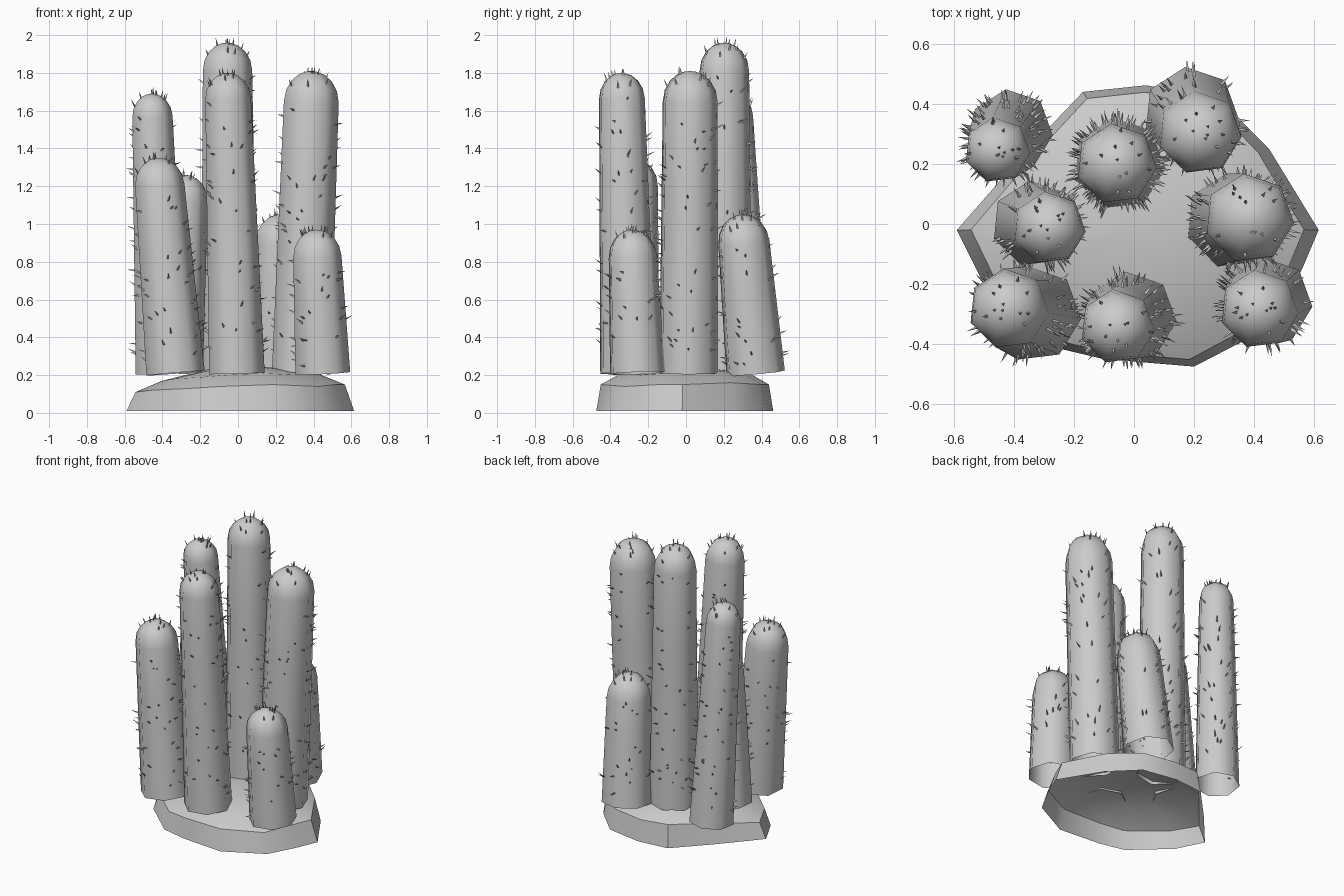
import bpy, math, random
from mathutils import Vector

if "Cube" in bpy.data.objects:
    bpy.data.objects.remove(bpy.data.objects["Cube"])

random.seed(7)
SIDES = 7


def make_object(name, verts, faces, angle=None):
    mesh = bpy.data.meshes.new(name)
    mesh.from_pydata([tuple(v) for v in verts], [], faces)
    obj = bpy.data.objects.new(name, mesh)
    bpy.context.collection.objects.link(obj)
    if angle:
        bpy.ops.object.select_all(action='DESELECT')
        obj.select_set(True)
        bpy.context.view_layer.objects.active = obj
        bpy.ops.object.shade_smooth_by_angle(angle=math.radians(angle))
    return obj


def skin(rings, tip, sides):
    """Join equal rings of points into a shell, open below, closed by a tip."""
    verts = [p for r in rings for p in r] + [tip]
    faces = []
    for k in range(len(rings) - 1):
        for i in range(sides):
            j = (i + 1) % sides
            a, b = k * sides, (k + 1) * sides
            faces.append((a + i, a + j, b + j, b + i))
    last = (len(rings) - 1) * sides
    faces += [(last + i, last + (i + 1) % sides, len(verts) - 1) for i in range(sides)]
    return verts, faces


def add_spine(verts, faces, pos, direction, length):
    """Small three-sided thorn."""
    u = direction.orthogonal().normalized()
    w = direction.cross(u)
    n = len(verts)
    for i in range(3):
        a = 2 * math.pi * i / 3
        verts.append(pos - direction * 0.004 + (u * math.cos(a) + w * math.sin(a)) * 0.007)
    verts.append(pos + direction * length)
    faces += [(n, n + 1, n + 3), (n + 1, n + 2, n + 3), (n + 2, n, n + 3)]


def column(index, base, top, height, r_base, r_top):
    foot = Vector((base[0], base[1], 0.21))
    tip = Vector((top[0], top[1], height))
    axis = (tip - foot).normalized()
    length = (tip - foot).length
    u = (Vector((1, 0, 0)) - axis * axis.x).normalized()
    v = axis.cross(u)
    start = math.radians(97)
    shaft = length - r_top * 1.1

    # straight shaft followed by a rounded crown
    profile = [(shaft * t, r_base + (r_top - r_base) * t) for t in (0, 0.33, 0.67, 1)]
    for deg in (22, 43, 62, 78):
        a = math.radians(deg)
        profile.append((shaft + r_top * 1.1 * math.sin(a), r_top * math.cos(a)))

    def direction(a):
        return u * math.cos(a) + v * math.sin(a)

    rings = [[foot + axis * h + direction(start + 2 * math.pi * i / SIDES) * r
              for i in range(SIDES)] for h, r in profile]
    verts, faces = skin(rings, tip, SIDES)
    make_object(f"cactus_column_{index}", verts, faces, 60)

    # thorns on the shaft and crown
    sv, sf = [], []
    step = 2 * math.pi / SIDES

    def facet_radius(a):
        return math.cos(step / 2) / math.cos(((a - start) % step) - step / 2)

    for _ in range(int(46 * length) + 8):
        a = random.uniform(0, 2 * math.pi)
        t = random.uniform(0.06, 1)
        r = (r_base + (r_top - r_base) * t) * facet_radius(a)
        d = (direction(a) + axis * random.uniform(0.1, 0.9)).normalized()
        add_spine(sv, sf, foot + axis * shaft * t + direction(a) * r, d, random.uniform(0.03, 0.05))
    for _ in range(13):
        a = random.uniform(0, 2 * math.pi)
        e = math.radians(random.uniform(25, 85))
        r = r_top * math.cos(e) * facet_radius(a)
        p = foot + axis * (shaft + r_top * 1.08 * math.sin(e)) + direction(a) * r
        d = (direction(a) * math.cos(e) * 0.6 + axis).normalized()
        add_spine(sv, sf, p, d, random.uniform(0.03, 0.045))
    make_object(f"column_spines_{index}", sv, sf)


# columns: base xy, top xy, height, base radius, top radius
COLUMNS = [
    ((-0.41, 0.31), (-0.46, 0.24), 1.69, 0.14, 0.11),
    ((-0.05, 0.20), (-0.06, 0.20), 1.96, 0.155, 0.135),
    ((0.19, 0.365), (0.225, 0.29), 1.05, 0.16, 0.14),
    ((0.33, 0.01), (0.39, 0.02), 1.81, 0.16, 0.15),
    ((0.445, -0.26), (0.41, -0.29), 0.97, 0.15, 0.132),
    ((-0.01, -0.31), (-0.06, -0.345), 1.80, 0.152, 0.125),
    ((-0.335, -0.30), (-0.43, -0.28), 1.35, 0.16, 0.135),
    ((-0.33, 0.0), (-0.275, -0.015), 1.26, 0.145, 0.122),
]
for i, c in enumerate(COLUMNS):
    column(i + 1, *c)

# rock mound, hollow underneath: outline xy and shoulder height
OUTLINE = [
    (-0.59, -0.02, 0.11), (-0.50, -0.20, 0.12), (-0.27, -0.41, 0.13), (-0.10, -0.45, 0.14),
    (0.20, -0.475, 0.15), (0.46, -0.34, 0.14), (0.56, -0.15, 0.15), (0.615, -0.02, 0.15),
    (0.45, 0.25, 0.16), (0.28, 0.42, 0.15), (0.04, 0.462, 0.15), (-0.17, 0.44, 0.16),
    (-0.38, 0.22, 0.14),
]
rings = [[Vector((x, y, 0.01)) for x, y, z in OUTLINE],
         [Vector((x * 0.92, y * 0.95, z)) for x, y, z in OUTLINE],
         [Vector((x * 0.68, y * 0.72, z + 0.06)) for x, y, z in OUTLINE],
         [Vector((x * 0.3 + 0.04, y * 0.3, 0.235)) for x, y, z in OUTLINE]]
verts, faces = skin(rings, Vector((0.06, 0, 0.25)), len(OUTLINE))
make_object("rock_base", verts, faces, 35)
